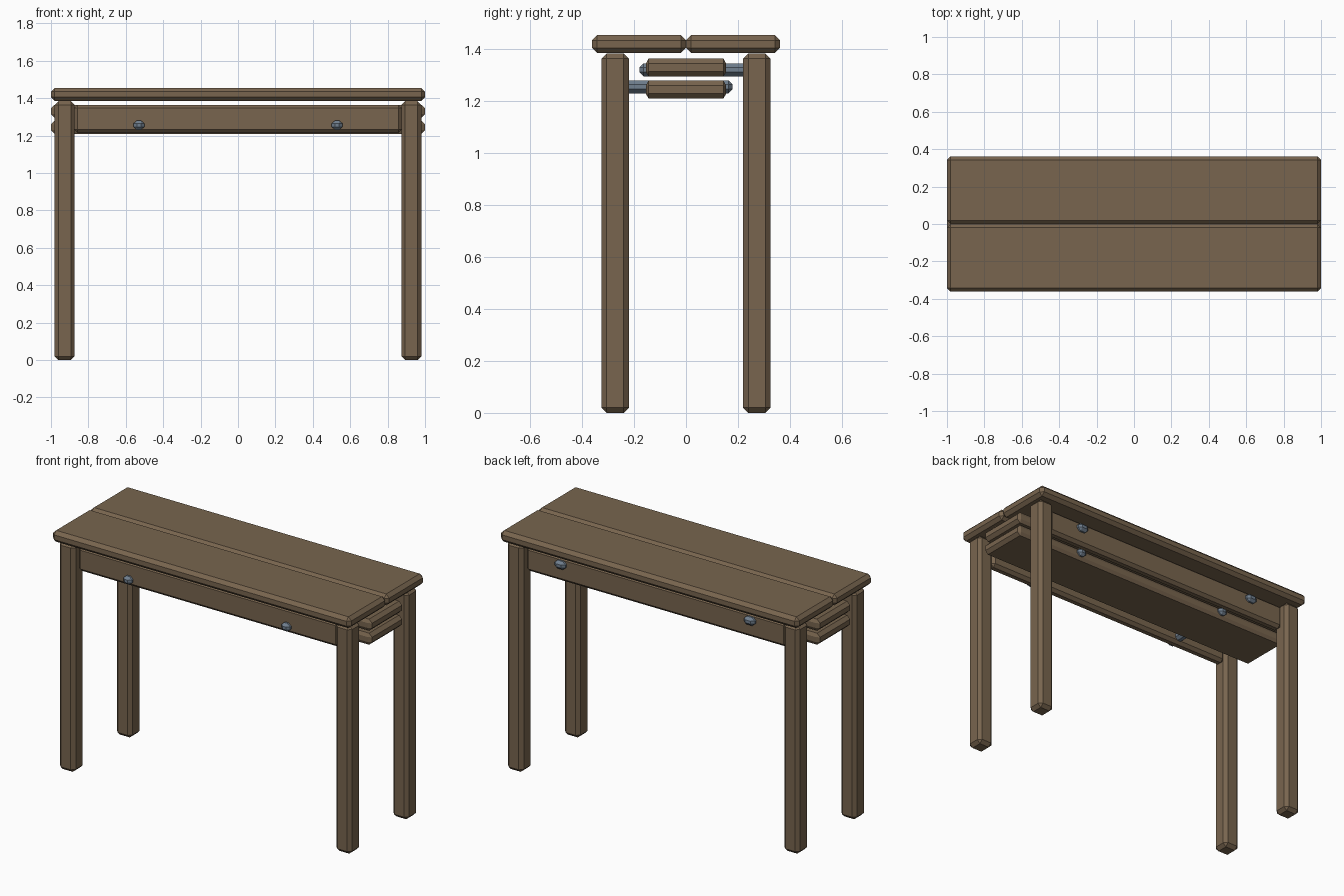
import bpy, bmesh
from mathutils import Vector

if "Cube" in bpy.data.objects:
    bpy.data.objects.remove(bpy.data.objects["Cube"])


def material(name, rgb):
    m = bpy.data.materials.new(name)
    m.diffuse_color = (*rgb, 1.0)
    m.use_nodes = True
    m.node_tree.nodes["Principled BSDF"].inputs["Base Color"].default_value = m.diffuse_color
    return m


WOOD = material("brown wood", (0.188, 0.130, 0.077))
STEEL = material("grey blue steel", (0.165, 0.215, 0.275))


def block(name, low, high, chamfer, mat):
    """Box between two corners, with all edges chamfered by (x, y, z) amounts."""
    low, high, c = Vector(low), Vector(high), Vector(chamfer)
    bm = bmesh.new()
    bmesh.ops.create_cube(bm, size=1)
    size = high - low
    # bevel by one unit in a stretched space, then scale back per axis
    bmesh.ops.scale(bm, vec=[s / k for s, k in zip(size, c)], verts=bm.verts)
    bmesh.ops.bevel(bm, geom=bm.edges[:], offset=1, offset_type='OFFSET',
                    segments=1, affect='EDGES', clamp_overlap=False)
    bmesh.ops.scale(bm, vec=c, verts=bm.verts)
    bmesh.ops.recalc_face_normals(bm, faces=bm.faces)
    mesh = bpy.data.meshes.new(name)
    bm.to_mesh(mesh)
    bm.free()
    mesh.materials.append(mat)
    ob = bpy.data.objects.new(name, mesh)
    ob.location = (low + high) / 2
    bpy.context.collection.objects.link(ob)
    return ob


EVEN = (0.02, 0.02, 0.02)

for side, s in (("front", -1), ("back", 1)):
    def span(a, b):
        return sorted((s * a, s * b))

    # Top plank
    y0, y1 = span(0.0, 0.362)
    block(f"{side}_top_plank", (-1, y0, 1.386), (1, y1, 1.455), EVEN, WOOD)

    # Rail between the legs
    y0, y1 = span(0.225, 0.288)
    block(f"{side}_rail", (-0.875, y0, 1.215), (0.875, y1, 1.365),
          (0.018, 0.018, 0.018), WOOD)

    # Legs
    y0, y1 = span(0.22, 0.326)
    for hand, x in (("left", -0.927), ("right", 0.927)):
        block(f"{side}_{hand}_leg", (x - 0.053, y0, 0), (x + 0.053, y1, 1.384),
              EVEN, WOOD)

    # Stacked inner board and the two pegs through it and the rail
    z = 1.245 if s < 0 else 1.33
    block(f"{side}_inner_board", (-1, -0.155, z - 0.035), (1, 0.155, z + 0.035),
          (0.02, 0.011, 0.02), WOOD)

    px, half, pz = (0.53, 0.029, 1.256) if s < 0 else (0.635, 0.036, 1.321)
    y0, y1 = span(-0.18, 0.315)
    for hand, x in (("left", -px), ("right", px)):
        block(f"{side}_{hand}_peg", (x - half, y0, pz - 0.025),
              (x + half, y1, pz + 0.025), (0.018, 0.016, 0.016), STEEL)
